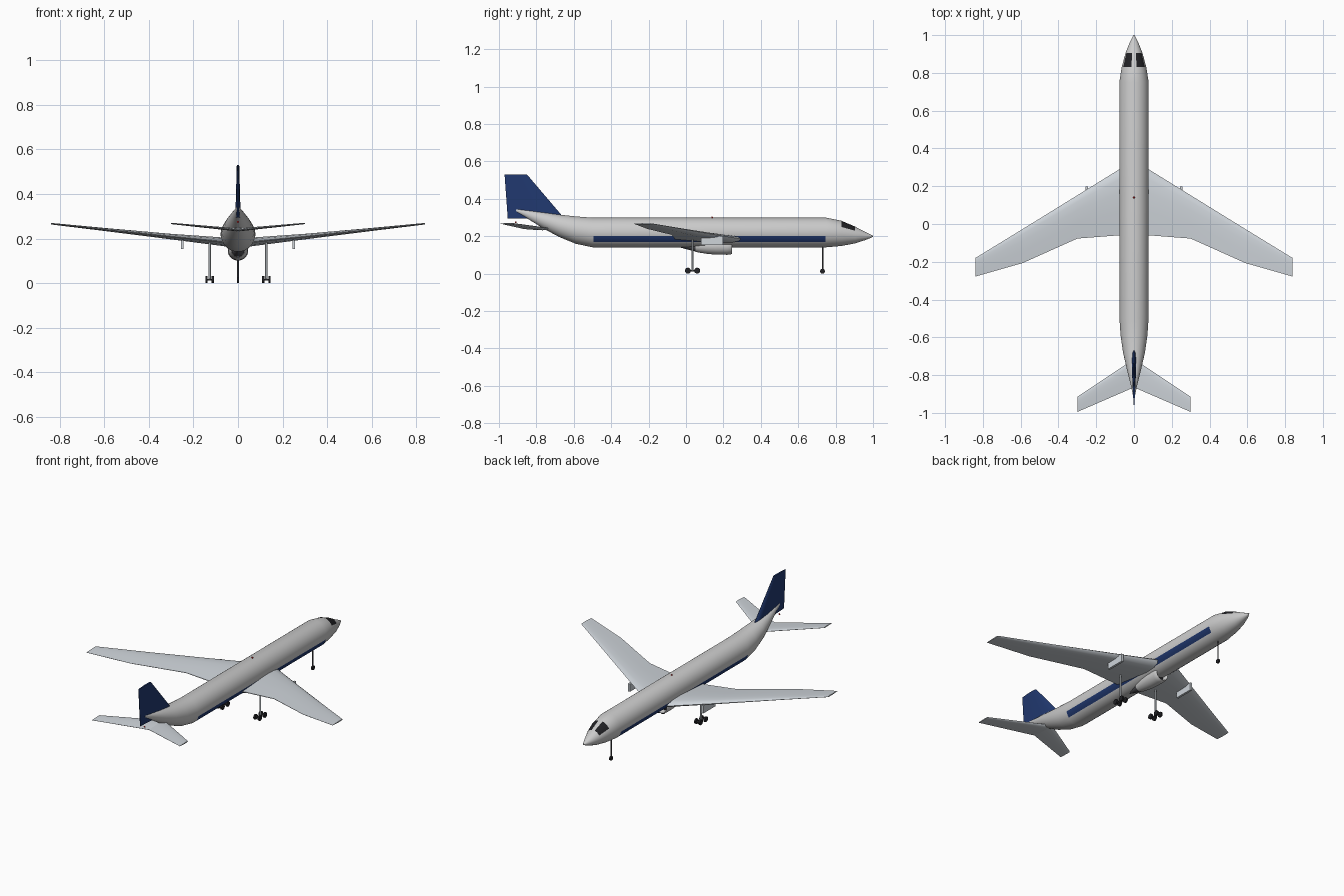
import bpy, bmesh, math
from mathutils import Vector

if "Cube" in bpy.data.objects:
    bpy.data.objects.remove(bpy.data.objects["Cube"])


def material(name, rgb):
    m = bpy.data.materials.new(name)
    m.diffuse_color = (*rgb, 1)
    m.use_nodes = True
    m.node_tree.nodes["Principled BSDF"].inputs["Base Color"].default_value = m.diffuse_color
    return m


WHITE = material("white", (0.85, 0.85, 0.86))
SILVER = material("silver", (0.62, 0.66, 0.70))
NAVY = material("navy", (0.015, 0.04, 0.16))
BLACK = material("black", (0.015, 0.015, 0.018))
DARK = material("dark_metal", (0.08, 0.08, 0.09))
RED = material("red", (0.7, 0.02, 0.02))


def loft(name, rings, mat, closed=True, mirror=False, angle=35):
    """Skin a list of equal-length point rings."""
    bm = bmesh.new()
    rows = [[bm.verts.new(p) for p in r] for r in rings]
    n = len(rows[0])
    for a, b in zip(rows, rows[1:]):
        for i in range(n if closed else n - 1):
            j = (i + 1) % n
            bm.faces.new((a[i], a[j], b[j], b[i]))
    if closed:
        bm.faces.new(rows[0])
        bm.faces.new(rows[-1])
    bmesh.ops.recalc_face_normals(bm, faces=bm.faces)
    if not closed:
        bm.normal_update()
        for f in bm.faces:
            if f.normal.x < 0:
                f.normal_flip()
    me = bpy.data.meshes.new(name)
    bm.to_mesh(me)
    bm.free()
    ob = bpy.data.objects.new(name, me)
    bpy.context.collection.objects.link(ob)
    finish(ob, mat, mirror, angle)
    return ob


def finish(ob, mat, mirror=False, angle=35):
    ob.data.materials.append(mat)
    bpy.ops.object.select_all(action='DESELECT')
    ob.select_set(True)
    bpy.context.view_layer.objects.active = ob
    if angle:
        bpy.ops.object.shade_smooth_by_angle(angle=math.radians(angle))
    if mirror:
        bpy.ops.object.transform_apply(location=True, rotation=True, scale=True)
        ob.modifiers.new("mirror", 'MIRROR')


def rod(name, p, q, r, mat, mirror=False, r2=None, sides=20):
    """Cylinder or cone from p to q."""
    p, q = Vector(p), Vector(q)
    bpy.ops.mesh.primitive_cone_add(vertices=sides, radius1=r, radius2=r if r2 is None else r2,
                                    depth=(q - p).length, location=(p + q) / 2,
                                    rotation=(q - p).to_track_quat('Z', 'Y').to_euler())
    ob = bpy.context.object
    ob.name = name
    finish(ob, mat, mirror)


def box(name, loc, size, mat, mirror=False):
    bpy.ops.mesh.primitive_cube_add(size=1, location=loc)
    ob = bpy.context.object
    ob.name = name
    ob.scale = size
    finish(ob, mat, mirror, 0)


# Fuselage stations: y, bottom z, top z, half width
BODY = [(-0.91, 0.332, 0.347, 0.005), (-0.86, 0.302, 0.341, 0.015), (-0.76, 0.240, 0.328, 0.040),
        (-0.68, 0.197, 0.316, 0.058), (-0.59, 0.160, 0.306, 0.071), (-0.50, 0.141, 0.299, 0.077),
        (0.75, 0.141, 0.299, 0.078), (0.83, 0.148, 0.283, 0.065), (0.905, 0.162, 0.251, 0.045),
        (0.96, 0.180, 0.222, 0.023), (0.985, 0.190, 0.210, 0.011), (1.0, 0.198, 0.202, 0.002)]


def skin(y, deg, grow=0.0):
    """Point on the fuselage; deg is measured from the top towards +x."""
    for a, b in zip(BODY, BODY[1:]):
        if a[0] <= y <= b[0]:
            t = (y - a[0]) / (b[0] - a[0])
            lo, hi, w = (a[k] + t * (b[k] - a[k]) for k in (1, 2, 3))
            s, c = math.sin(math.radians(deg)), math.cos(math.radians(deg))
            return ((w + grow) * s, y, (lo + hi) / 2 + ((hi - lo) / 2 + grow) * c)


def patch(name, y0, y1, a0, a1, mat, steps=6):
    """Coloured panel lying just above the fuselage skin, on both sides."""
    loft(name, [[skin(y, a0 + (a1 - a0) * i / steps, 0.0015) for i in range(steps + 1)]
                for y in (y0, y1)], mat, closed=False, mirror=True)


loft("fuselage", [[skin(b[0], 360 * i / 40) for i in range(40)] for b in BODY], WHITE, angle=40)
patch("side_stripe", -0.495, 0.745, 103, 130, NAVY)
patch("cockpit_window", 0.832, 0.904, 12, 60, BLACK)

# Airfoil: chord fraction from leading edge, thickness offset
FOIL = [(0, 0), (0.04, 0.28), (0.15, 0.45), (0.35, 0.5), (0.65, 0.33), (1, 0.05),
        (1, -0.05), (0.65, -0.33), (0.35, -0.5), (0.15, -0.45), (0.04, -0.28)]


def wing(name, stations, mat):
    """Stations: x, leading y, trailing y, z, thickness."""
    loft(name, [[(x, le + (te - le) * u, z + v * th) for u, v in FOIL]
                for x, le, te, z, th in stations], mat, mirror=True, angle=40)


wing("main_wing", [(0.0, 0.335, -0.055, 0.180, 0.045), (0.08, 0.288, -0.060, 0.187, 0.038),
                   (0.30, 0.152, -0.077, 0.209, 0.025), (0.59, -0.027, -0.207, 0.240, 0.014),
                   (0.84, -0.180, -0.278, 0.267, 0.007)], SILVER)
wing("tailplane", [(0.0, -0.715, -0.865, 0.239, 0.014), (0.30, -0.915, -0.995, 0.268, 0.006)], SILVER)

# Fin: z, leading y, trailing y, thickness
loft("tail_fin", [[(v * th, le + (te - le) * u, z) for u, v in FOIL]
                  for z, le, te, th in ((0.295, -0.65, -0.953, 0.024), (0.53, -0.85, -0.97, 0.011))],
     NAVY, angle=40)

# Belly engine pod: y, radius
POD = [(0.05, 0.030), (0.08, 0.036), (0.12, 0.042), (0.16, 0.045), (0.22, 0.046),
       (0.24, 0.044), (0.246, 0.040), (0.24, 0.036), (0.21, 0.034)]
loft("engine_pod", [[(r * math.sin(math.tau * i / 28), y, 0.147 + r * math.cos(math.tau * i / 28))
                     for i in range(28)] for y, r in POD], WHITE)
rod("engine_intake", (0, 0.205, 0.147), (0, 0.212, 0.147), 0.0335, BLACK)
rod("engine_exhaust", (0, 0.052, 0.147), (0, -0.045, 0.147), 0.029, DARK, r2=0.004)
box("wing_pylon", (0.25, 0.139, 0.178), (0.013, 0.118, 0.048), SILVER, True)

# Main gear, both sides
rod("main_gear_strut", (0.127, 0.035, 0.018), (0.127, 0.035, 0.19), 0.005, SILVER, True)
rod("main_gear_beam", (0.127, 0.008, 0.016), (0.127, 0.062, 0.016), 0.004, DARK, True)
for i, y in enumerate((0.01, 0.06)):
    rod(f"main_axle_{i}", (0.112, y, 0.016), (0.142, y, 0.016), 0.003, DARK, True)
    for j, x in enumerate((0.113, 0.141)):
        rod(f"main_wheel_{i}_{j}", (x - 0.005, y, 0.016), (x + 0.005, y, 0.016), 0.016, BLACK, True)

# Nose gear
rod("nose_gear_strut", (0, 0.73, 0.014), (0, 0.73, 0.16), 0.004, DARK)
rod("nose_wheel", (-0.005, 0.73, 0.013), (0.005, 0.73, 0.013), 0.013, BLACK)

# Beacon lights
for name, loc in (("top_beacon", (0, 0.14, 0.300)), ("tail_beacon", (0, -0.91, 0.275))):
    bpy.ops.mesh.primitive_uv_sphere_add(segments=12, ring_count=8, radius=0.005, location=loc)
    bpy.context.object.name = name
    finish(bpy.context.object, RED)
